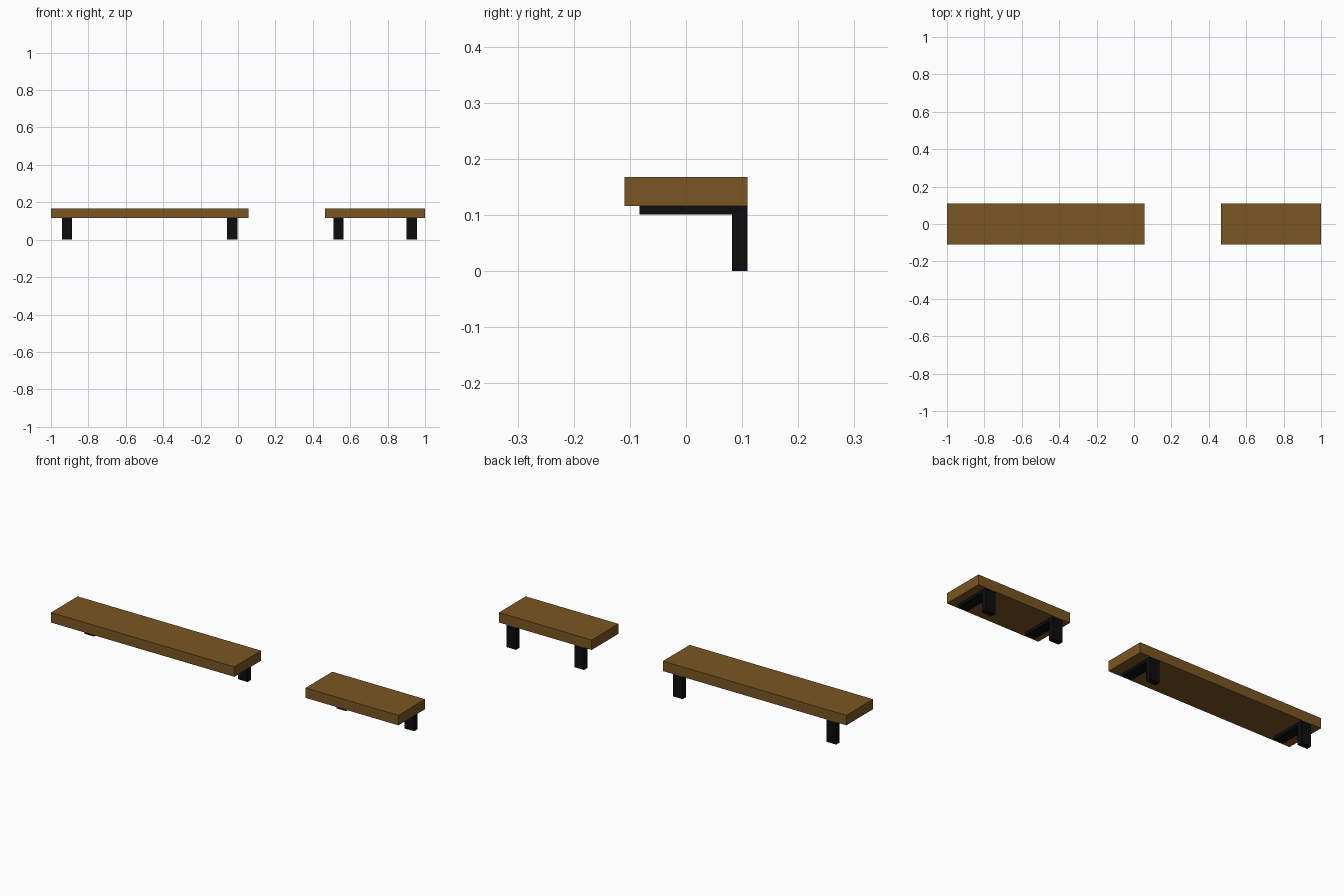
import bpy
import bmesh

cube = bpy.data.objects.get("Cube")
if cube:
    bpy.data.objects.remove(cube, do_unlink=True)


def make_material(name, colour):
    mat = bpy.data.materials.new(name)
    mat.use_nodes = True
    mat.diffuse_color = colour
    mat.node_tree.nodes["Principled BSDF"].inputs["Base Color"].default_value = colour
    return mat


wood = make_material("brown wood", (0.195, 0.093, 0.016, 1))
metal = make_material("black metal", (0.004, 0.004, 0.004, 1))

HALF_DEPTH = 0.11
BOARD_BOTTOM, BOARD_TOP = 0.116, 0.168


def extrude_profile(name, profile, x, width, mat):
    """Extrude a (y, z) outline along x, centred on x."""
    bm = bmesh.new()
    face = bm.faces.new([bm.verts.new((-width / 2, y, z)) for y, z in profile])
    result = bmesh.ops.extrude_face_region(bm, geom=[face])
    verts = [v for v in result["geom"] if isinstance(v, bmesh.types.BMVert)]
    bmesh.ops.translate(bm, verts=verts, vec=(width, 0, 0))
    bmesh.ops.recalc_face_normals(bm, faces=bm.faces)
    mesh = bpy.data.meshes.new(name)
    bm.to_mesh(mesh)
    bm.free()
    mesh.materials.append(mat)
    obj = bpy.data.objects.new(name, mesh)
    obj.location.x = x
    bpy.context.collection.objects.link(obj)


board = [(-HALF_DEPTH, BOARD_BOTTOM), (HALF_DEPTH, BOARD_BOTTOM),
         (HALF_DEPTH, BOARD_TOP), (-HALF_DEPTH, BOARD_TOP)]

# L-shaped bracket: arm under the board, leg down the back edge
bracket = [(-0.083, BOARD_BOTTOM), (-0.083, 0.101), (0.082, 0.101),
           (0.082, 0), (HALF_DEPTH, 0), (HALF_DEPTH, BOARD_BOTTOM)]

# Each shelf: name, centre x, length, bracket offset from centre
for name, x, length, offset in (("long_shelf", -0.472, 1.056, 0.442),
                                ("short_shelf", 0.733, 0.534, 0.196)):
    extrude_profile(name + "_board", board, x, length, wood)
    for side, sign in (("right", -1), ("left", 1)):
        extrude_profile(f"{name}_{side}_bracket", bracket, x + sign * offset, 0.055, metal)
